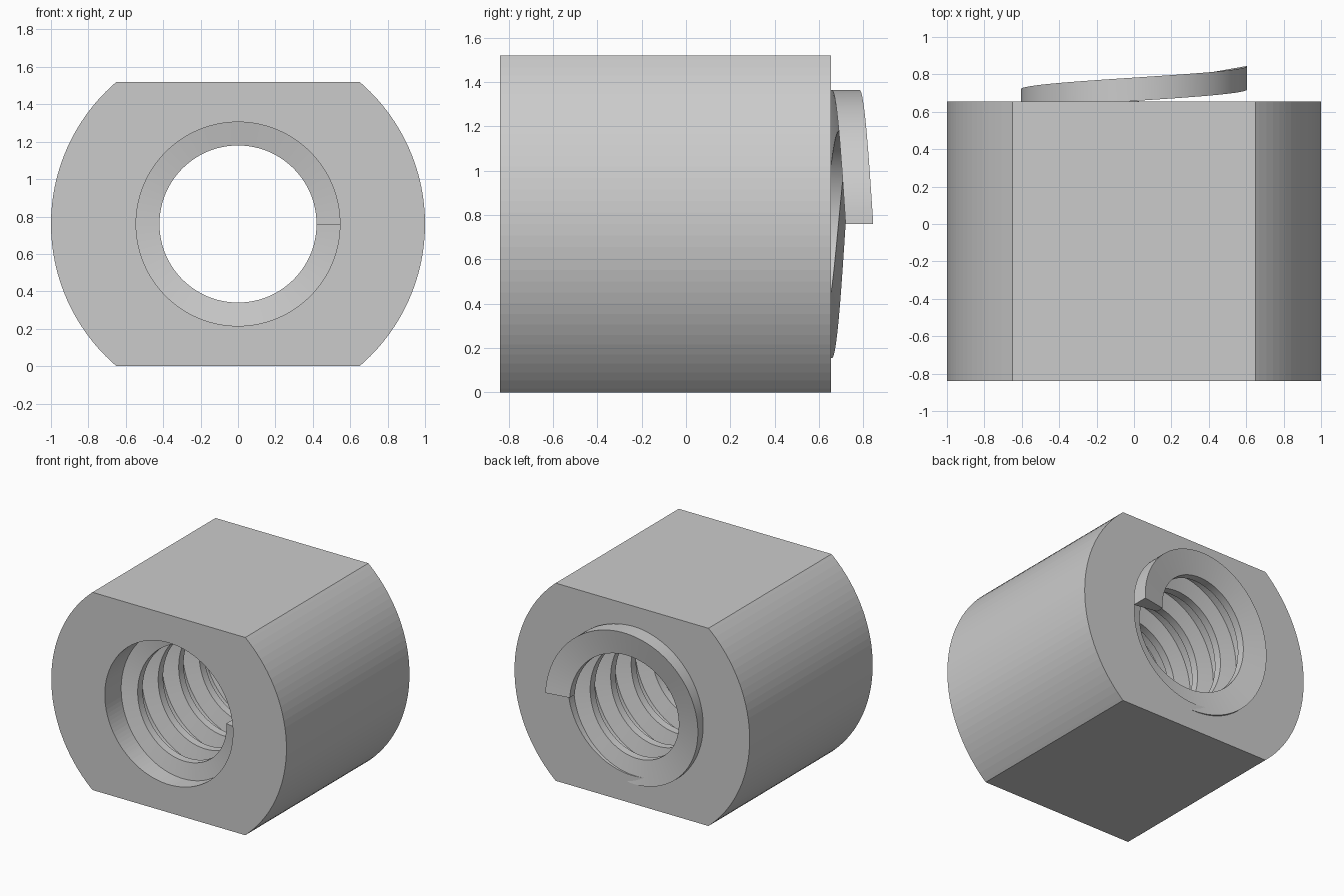
import bpy, bmesh
from math import sin, cos, pi, asin, radians

cube = bpy.data.objects.get("Cube")
if cube:
    bpy.data.objects.remove(cube)

CENTRE_Z = 0.76                  # bore axis height, also half the height across the flats
FRONT, BACK = -0.84, 0.655
BORE = 0.545
TURNS = 6
PITCH = (BACK - FRONT) / TURNS

steel = bpy.data.materials.new("light grey")
steel.use_nodes = True
grey = (0.6, 0.6, 0.6, 1)
steel.diffuse_color = grey
steel.node_tree.nodes["Principled BSDF"].inputs["Base Color"].default_value = grey


def finish(bm, name):
    bmesh.ops.recalc_face_normals(bm, faces=bm.faces[:])
    mesh = bpy.data.meshes.new(name)
    bm.to_mesh(mesh)
    bm.free()
    mesh.materials.append(steel)
    obj = bpy.data.objects.new(name, mesh)
    bpy.context.collection.objects.link(obj)
    return obj


def polar(bm, radius, angle, y):
    return bm.verts.new((radius * cos(angle), y, CENTRE_Z + radius * sin(angle)))


def skin(bm, rings):
    """Join neighbouring closed sections with quads."""
    for a, b in zip(rings, rings[1:]):
        n = len(a)
        for i in range(n):
            j = (i + 1) % n
            bm.faces.new((a[i], a[j], b[j], b[i]))


# Nut body: round bar with two flats and a through bore
corner = asin(CENTRE_Z)
angles = {2 * pi * i / 120 for i in range(120)}
angles |= {corner, pi - corner, pi + corner, 2 * pi - corner}
bm = bmesh.new()
rings = []
for t in sorted(angles):
    outer = min(1, CENTRE_Z / max(abs(sin(t)), 0.01))
    rings.append([polar(bm, r, t, y) for r, y in
                  ((outer, FRONT), (outer, BACK), (BORE, BACK), (BORE, FRONT))])
skin(bm, rings + rings[:1])
finish(bm, "nut_body")

# Internal thread: trapezoid ridge swept along a helix, running out past the back
SECTION = ((0.605, -0.0625), (0.605, 0.0625), (0.42, 0.03), (0.42, -0.03))
END_Y = 0.7825
STEPS = 96
bm = bmesh.new()
rings = []
for i in range(TURNS * STEPS + 1):
    turn = i / STEPS
    rings.append([polar(bm, r, 2 * pi * turn, END_Y - PITCH * turn + dy)
                  for r, dy in SECTION])
skin(bm, rings)
for end in (rings[0], rings[-1]):
    bm.faces.new(end)
thread = finish(bm, "internal_thread")

# Smooth the thread but keep its edges sharp
bpy.ops.object.select_all(action="DESELECT")
thread.select_set(True)
bpy.context.view_layer.objects.active = thread
bpy.ops.object.shade_smooth_by_angle(angle=radians(30))
